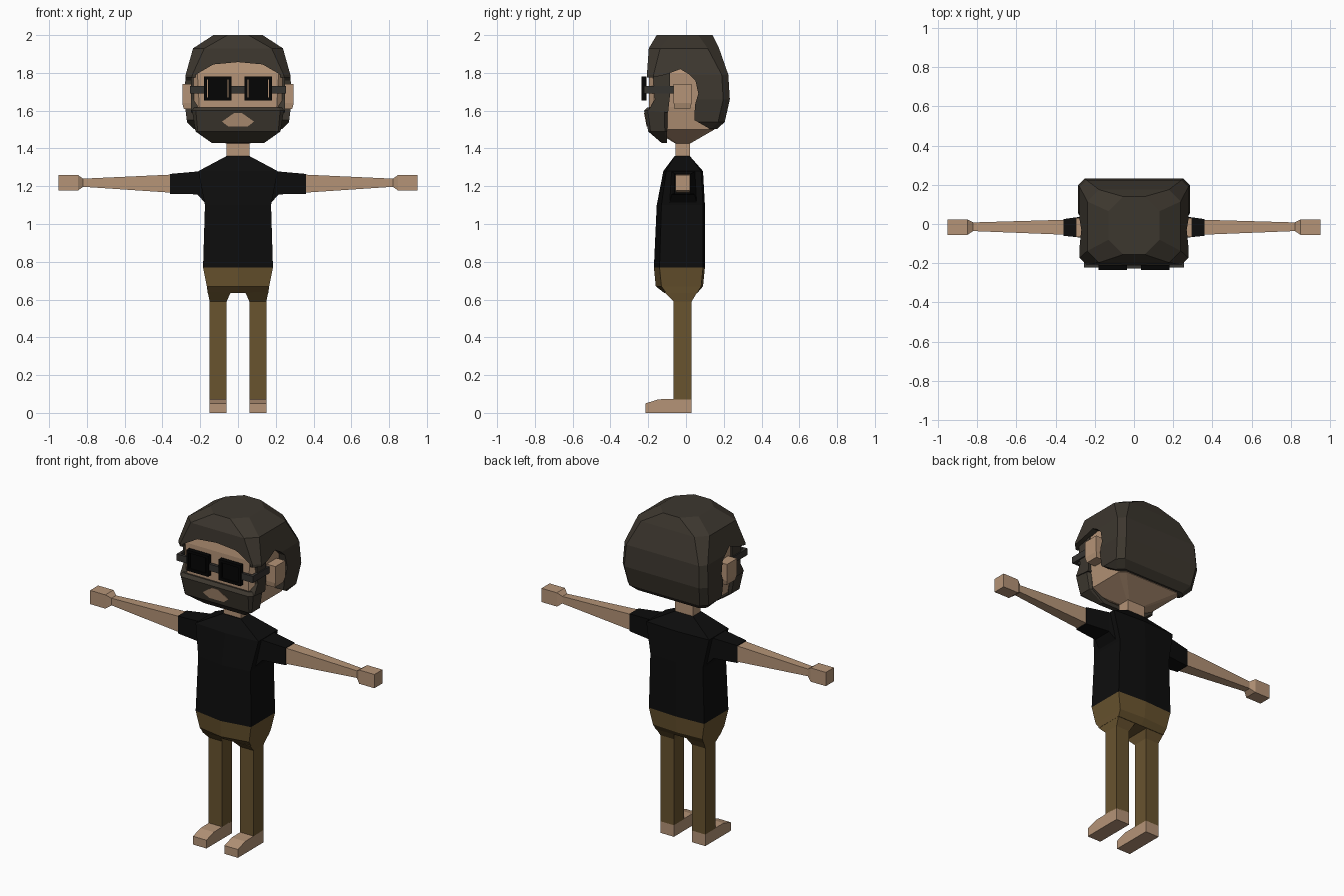
import bpy, bmesh

if "Cube" in bpy.data.objects:
    bpy.data.objects.remove(bpy.data.objects["Cube"])


def material(name, r, g, b):
    m = bpy.data.materials.new(name)
    m.diffuse_color = (r, g, b, 1)
    m.use_nodes = True
    m.node_tree.nodes["Principled BSDF"].inputs["Base Color"].default_value = m.diffuse_color
    return m


SKIN = material("skin", .46, .295, .185)
HAIR = material("dark_brown_hair", .046, .038, .028)
SHIRT = material("black_shirt", .004, .004, .004)
TROUSERS = material("olive_brown_trousers", .140, .087, .028)
BLACK = material("black_frame", .0015, .0015, .0015)
GREY = material("dark_grey_metal", .036, .033, .030)


def finish(name, bm, mat):
    bmesh.ops.recalc_face_normals(bm, faces=bm.faces)
    me = bpy.data.meshes.new(name)
    bm.to_mesh(me)
    bm.free()
    me.materials.append(mat)
    ob = bpy.data.objects.new(name, me)
    bpy.context.collection.objects.link(ob)
    return ob


def add_loft(bm, rings):
    vs = [[bm.verts.new(p) for p in r] for r in rings]
    n = len(vs[0])
    for a, b in zip(vs, vs[1:]):
        for i in range(n):
            bm.faces.new((a[i], a[(i + 1) % n], b[(i + 1) % n], b[i]))
    bm.faces.new(vs[0][::-1])
    bm.faces.new(vs[-1])


def loft(name, rings, mat):
    bm = bmesh.new()
    add_loft(bm, rings)
    return finish(name, bm, mat)


def boxes(name, specs, mat):
    """Axis-aligned boxes given as x0, x1, y0, y1, z0, z1."""
    bm = bmesh.new()
    for x0, x1, y0, y1, z0, z1 in specs:
        add_loft(bm, [level(x0, x1, y0, y1, z) for z in (z0, z1)])
    return finish(name, bm, mat)


def level(x0, x1, y0, y1, z):
    return [(x0, y0, z), (x1, y0, z), (x1, y1, z), (x0, y1, z)]


def upright(x, y0, y1, z0, z1):
    return [(x, y0, z0), (x, y1, z0), (x, y1, z1), (x, y0, z1)]


def chamfered(hx, y0, y1, z, c):
    return [(-hx + c, y0, z), (hx - c, y0, z), (hx, y0 + c, z), (hx, y1 - c, z),
            (hx - c, y1, z), (-hx + c, y1, z), (-hx, y1 - c, z), (-hx, y0 + c, z)]


def bulged(hx, y0, y1, z, front, back):
    return [(-hx, y0 + front, z), (0, y0, z), (hx, y0 + front, z),
            (hx, y1 - back, z), (0, y1, z), (-hx, y1 - back, z)]


def cut(ob, cutter):
    mod = ob.modifiers.new("cut", 'BOOLEAN')
    mod.operation, mod.solver, mod.object = 'DIFFERENCE', 'EXACT', cutter
    dg = bpy.context.evaluated_depsgraph_get()
    me = bpy.data.meshes.new_from_object(ob.evaluated_get(dg))
    ob.modifiers.clear()
    ob.data = me
    bpy.data.objects.remove(cutter)


# Torso and hips
loft("shirt_body", [bulged(.185, -.17, .10, .77, .03, .01), bulged(.175, -.155, .10, 1.10, .025, .01),
                    bulged(.21, -.12, .09, 1.28, .015, .01), bulged(.06, -.06, .02, 1.36, 0, 0)], SHIRT)
loft("trouser_hips", [bulged(.16, -.115, .06, .635, .01, 0), bulged(.165, -.16, .09, .67, .03, .01),
                      bulged(.185, -.17, .10, .77, .03, .01)], TROUSERS)

# Neck and head
boxes("neck", [(-.06, .06, -.055, .02, 1.34, 1.45)], SKIN)
loft("head", [chamfered(.06, -.055, .02, 1.425, .01), chamfered(.21, -.175, .15, 1.50, .03),
              chamfered(.23, -.195, .18, 1.62, .025), chamfered(.24, -.195, .18, 1.80, .025),
              chamfered(.18, -.17, .14, 1.93, .03)], SKIN)

# Hair: rounded block with the face and ear opening cut away
hair = loft("hair", [chamfered(.235, -.19, .165, 1.503, .03), chamfered(.27, -.20, .205, 1.54, .035),
                     chamfered(.285, -.20, .232, 1.66, .035), chamfered(.277, -.207, .224, 1.79, .035),
                     chamfered(.238, -.197, .175, 1.93, .06), chamfered(.13, -.155, .14, 2.0, .075)], HAIR)
side = [(-.4, 1.77), (-.18, 1.775), (-.11, 1.79), (-.03, 1.82), (.02, 1.79), (.05, 1.76), (.065, 1.69),
        (.047, 1.63), (.045, 1.55), (.15, 1.49), (.15, 1.3), (-.4, 1.3)]
cut(hair, loft("side_cutter", [[(x, y, z) for y, z in side] for x in (-.5, .5)], HAIR))
face = [(-.225, 1.3), (-.225, 1.79), (-.13, 1.845), (0, 1.857), (.13, 1.845), (.225, 1.79), (.225, 1.3)]
cut(hair, loft("face_cutter", [[(x, y, z) for x, z in face] for y in (-.4, -.1)], HAIR))

# Beard wraps the front of the jaw, with a mouth plate on its sloping front
loft("beard", [chamfered(.14, -.13, -.10, 1.43, .005), chamfered(.225, -.20, -.10, 1.49, .012),
               chamfered(.243, -.222, -.095, 1.60, .02), chamfered(.235, -.205, -.095, 1.618, .02)], HAIR)
mouth = [(-.085, 1.542), (-.05, 1.515), (.05, 1.515), (.085, 1.542), (.02, 1.588), (-.02, 1.588)]
loft("mouth", [[(x, -.20 - .2 * (z - 1.49) + d, z) for x, z in mouth] for d in (-.003, .003)], SKIN)

# Glasses bridge
boxes("glasses_bridge", [(-.036, .036, -.228, -.208, 1.69, 1.73)], GREY)

# Mirrored parts
for s, tag in ((1, "left"), (-1, "right")):
    def sx(a, b):
        return min(s * a, s * b), max(s * a, s * b)

    # Sleeve, arm and hand
    loft(tag + "_sleeve", [upright(s * x, *r) for x, r in (
        (.165, (-.09, .06, 1.10, 1.27)), (.215, (-.075, .045, 1.157, 1.278)),
        (.36, (-.06, .025, 1.16, 1.265)))], SHIRT)
    loft(tag + "_arm", [upright(s * x, *r) for x, r in (
        (.34, (-.055, .022, 1.165, 1.262)), (.82, (-.036, .008, 1.197, 1.24)),
        (.848, (-.055, .022, 1.177, 1.26)), (.95, (-.055, .022, 1.177, 1.26)))], SKIN)
    # Leg and foot
    loft(tag + "_leg", [level(*sx(.06, .15), -.065, .03, .07), level(*sx(.06, .15), -.065, .03, .59),
                        level(*sx(.038, .16), -.115, .06, .64)], TROUSERS)
    foot = [(-.215, 0), (.03, 0), (.03, .075), (-.145, .072), (-.215, .05)]
    loft(tag + "_foot", [[(s * x, y, z) for y, z in foot] for x in (.06, .15)], SKIN)
    # Ear
    loft(tag + "_ear", [level(*sx(.22, .287), -.06, .022, 1.61), level(*sx(.22, .295), -.065, .03, 1.64),
                        level(*sx(.22, .295), -.065, .03, 1.74)], SKIN)
    # Sideburn
    burn = [(-.175, 1.79), (-.085, 1.80), (-.085, 1.68), (-.095, 1.59), (-.20, 1.60), (-.165, 1.66)]
    loft(tag + "_sideburn", [[(s * x, y, z) for y, z in burn] for x in (.215, .248)], HAIR)
    # Glasses: frame bars round a lens with narrow slits, then the temple arm
    y = (-.235, -.208)
    boxes(tag + "_glasses_frame", [
        (*sx(.035, .180), *y, 1.764, 1.78), (*sx(.035, .180), *y, 1.655, 1.671),
        (*sx(.035, .050), *y, 1.671, 1.764), (*sx(.165, .180), *y, 1.671, 1.764)], BLACK)
    boxes(tag + "_lens", [(*sx(.056, .159), -.228, -.215, 1.671, 1.764)], BLACK)
    boxes(tag + "_temple_arm", [(*sx(.178, .255), -.222, -.205, 1.69, 1.73),
                                (*sx(.238, .255), -.205, -.065, 1.69, 1.73)], GREY)
